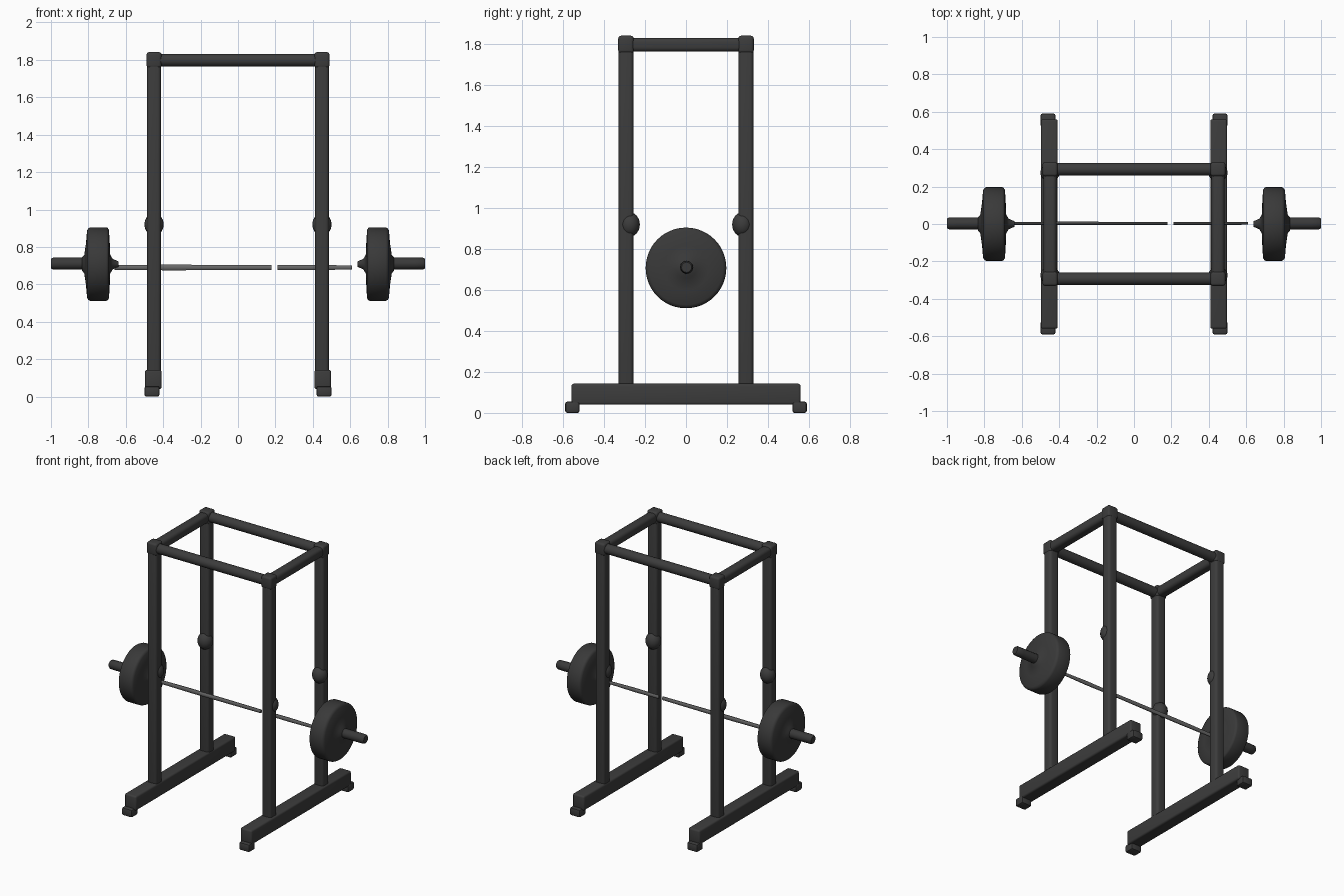
import bpy, bmesh, math
from mathutils import Matrix, Vector

if "Cube" in bpy.data.objects:
    bpy.data.objects.remove(bpy.data.objects["Cube"])


def material(name, v):
    m = bpy.data.materials.new(name)
    m.diffuse_color = (v, v, v, 1)
    m.use_nodes = True
    m.node_tree.nodes["Principled BSDF"].inputs["Base Color"].default_value = m.diffuse_color
    return m


FRAME = material("charcoal frame", 0.045)
PLATE = material("dark iron", 0.041)
STEEL = material("grey steel", 0.14)


def finish(name, bm, mat, smooth=40):
    bmesh.ops.recalc_face_normals(bm, faces=bm.faces)
    me = bpy.data.meshes.new(name)
    bm.to_mesh(me)
    bm.free()
    me.materials.append(mat)
    ob = bpy.data.objects.new(name, me)
    bpy.context.collection.objects.link(ob)
    bpy.ops.object.select_all(action='DESELECT')
    bpy.context.view_layer.objects.active = ob
    ob.select_set(True)
    bpy.ops.object.shade_smooth_by_angle(angle=math.radians(smooth))
    return ob


def box(name, lo, hi, mat, bevel=0.01, seg=3):
    lo, hi = Vector(lo), Vector(hi)
    bm = bmesh.new()
    bmesh.ops.create_cube(bm, size=1)
    bmesh.ops.scale(bm, vec=hi - lo, verts=bm.verts)
    bmesh.ops.translate(bm, vec=(lo + hi) / 2, verts=bm.verts)
    bmesh.ops.bevel(bm, geom=bm.edges[:], offset=bevel, segments=seg,
                    profile=0.5, affect='EDGES')
    return finish(name, bm, mat)


def lathe_x(name, profile, centre, mat, side=1, n=40, squash=1):
    """Spin (x, radius) points around the x axis; the ends are capped."""
    bm = bmesh.new()
    rings = []
    for x, r in profile:
        rings.append([bm.verts.new((side * x,
                                    centre[0] + squash * r * math.cos(2 * math.pi * i / n),
                                    centre[1] + r * math.sin(2 * math.pi * i / n)))
                      for i in range(n)])
    for a, b in zip(rings, rings[1:]):
        for i in range(n):
            j = (i + 1) % n
            bm.faces.new((a[i], a[j], b[j], b[i]))
    bm.faces.new(rings[0])
    bm.faces.new(rings[-1])
    return finish(name, bm, mat)


PX, PY, TOP = 0.449, 0.293, 1.798

for sx in (-1, 1):
    side = "left" if sx < 0 else "right"
    x = sx * PX
    # base skid
    box(f"{side}_base_beam", (sx * 0.453 - 0.045, -0.56, 0.04),
        (sx * 0.453 + 0.045, 0.56, 0.143), FRAME, 0.012)
    # top side rail
    box(f"{side}_top_rail", (x - 0.035, -PY, TOP - 0.034),
        (x + 0.035, PY, TOP + 0.034), FRAME, 0.022, 4)

    for sy in (-1, 1):
        end = f"{side}_{'front' if sy < 0 else 'rear'}"
        y = sy * PY
        # upright, corner joint and lower weld
        box(f"{end}_upright", (x - 0.037, y - 0.036, 0.10),
            (x + 0.037, y + 0.036, 1.83), FRAME, 0.018, 4)
        box(f"{end}_corner_joint", (x - 0.04, y - 0.038, 1.757),
            (x + 0.04, y + 0.038, 1.842), FRAME, 0.014)
        # rounded bar hook on the inner face of the upright
        bm = bmesh.new()
        bmesh.ops.create_uvsphere(bm, u_segments=16, v_segments=8, radius=1,
                                  matrix=Matrix.Translation((x, y - sy * 0.018, 0.92))
                                  @ Matrix.Diagonal((0.052, 0.05, 0.06, 1)))
        finish(f"{end}_bar_hook", bm, FRAME)
        # foot pad under the beam end
        box(f"{end}_foot_pad", (sx * 0.46 - 0.04, sy * 0.555 - 0.035, 0.0),
            (sx * 0.46 + 0.04, sy * 0.555 + 0.035, 0.055), FRAME, 0.01, 2)

    # weight plate with domed hub tapering to the bar
    lathe_x(f"{side}_weight_plate",
            [(0.64, 0.015), (0.67, 0.028), (0.683, 0.05), (0.686, 0.12), (0.69, 0.182),
             (0.697, 0.194), (0.705, 0.197), (0.79, 0.197), (0.80, 0.192),
             (0.807, 0.18), (0.813, 0.11), (0.822, 0.05), (0.835, 0.034)],
            (0, 0.708), PLATE, sx, 48)
    # loading sleeve
    lathe_x(f"{side}_bar_sleeve",
            [(0.80, 0.033), (0.95, 0.032), (0.992, 0.031), (1.0, 0.025)],
            (0.003, 0.711), PLATE, sx, 12)

# top cross bars
for sy in (-1, 1):
    lathe_x(f"{'front' if sy < 0 else 'rear'}_top_crossbar",
            [(-PX, 0.034), (PX, 0.034)], (sy * PY, TOP), FRAME, 1, 20)

# thin bar, open near the middle
lathe_x("bar_left_part", [(-0.66, 0.013), (-0.36, 0.016), (0.18, 0.013)],
        (0.003, 0.69), STEEL, 1, 10, 0.6)
lathe_x("bar_right_part", [(0.21, 0.013), (0.40, 0.015), (0.61, 0.011)],
        (0.003, 0.69), STEEL, 1, 10, 0.6)
